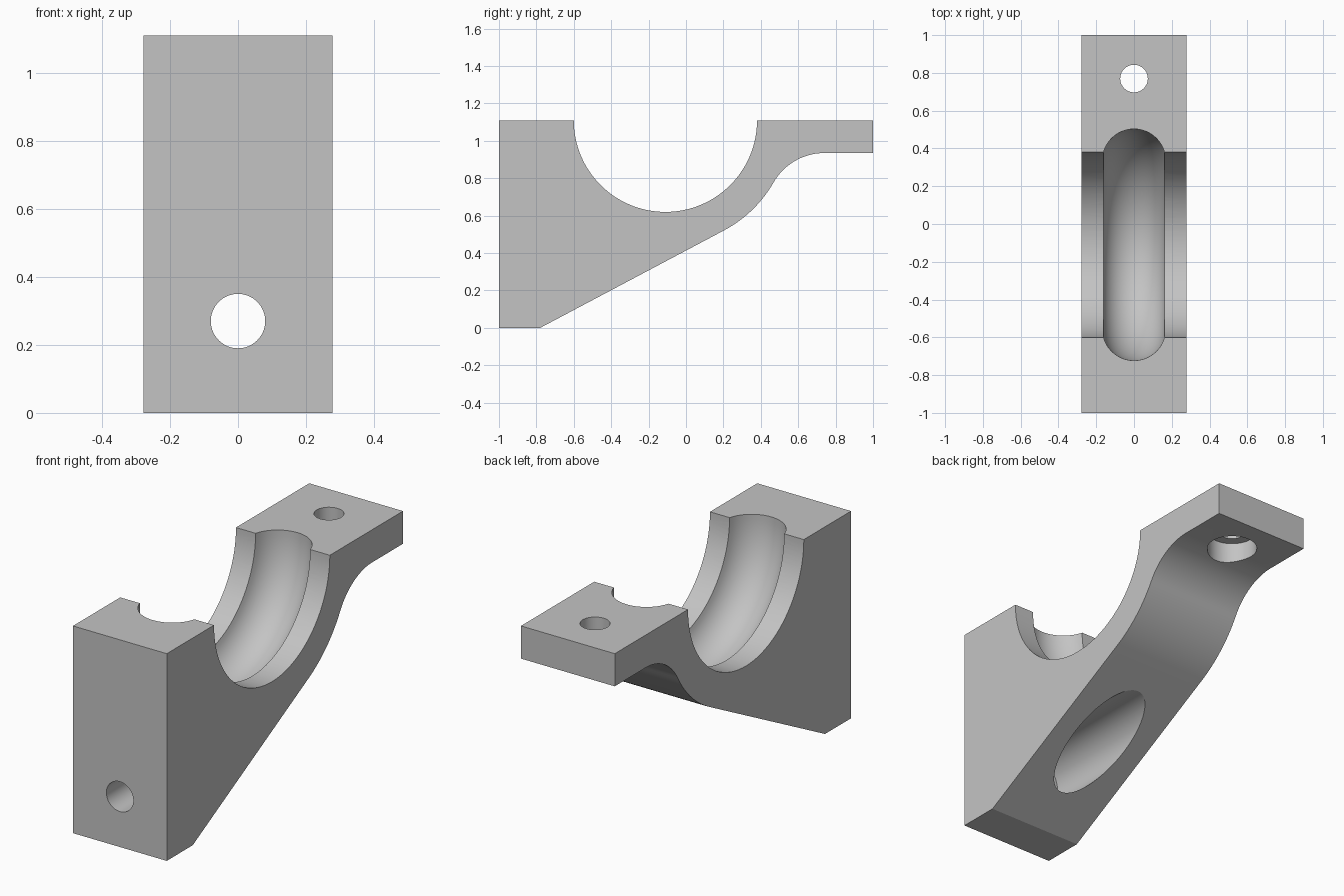
import bpy, bmesh
from math import sin, cos, pi, radians, atan2, sqrt

cube = bpy.data.objects.get("Cube")
if cube:
    bpy.data.objects.remove(cube, do_unlink=True)

grey = bpy.data.materials.new("plain grey")
grey.use_nodes = True
colour = (0.55, 0.55, 0.55, 1)
grey.diffuse_color = colour
grey.node_tree.nodes["Principled BSDF"].inputs["Base Color"].default_value = colour

HALF_WIDTH = 0.278
TOP, FLANGE_Z = 1.11, 0.935
BORE_Y, BORE_R = -0.11, 0.49      # half-round saddle
SHELL_R = 0.667                   # outer wall concentric with the saddle
FILLET_Y = 0.74                   # where the fillet meets the flange


def arc(cy, cz, r, start, end, steps):
    angles = [start + (end - start) * i / steps for i in range(steps + 1)]
    return [(cy + r * cos(a), cz + r * sin(a)) for a in angles]


# Side profile: the fillet is tangent to the shell and to the flange underside
dy, dz = FILLET_Y - BORE_Y, TOP - FLANGE_Z
fillet_r = (dy**2 + dz**2 - SHELL_R**2) / (2 * (SHELL_R - dz))
fillet_z = FLANGE_Z - fillet_r
join = atan2(fillet_z - TOP, dy)
slope_end = atan2(-0.883, 0.468)
profile = [(-1, 0), (-0.78, 0)]
profile += arc(BORE_Y, TOP, SHELL_R, slope_end, join, 20)
profile += arc(FILLET_Y, fillet_z, fillet_r, join + pi, pi / 2, 20)[1:]
profile += [(1, FLANGE_Z), (1, TOP)]
profile += arc(BORE_Y, TOP, BORE_R, 0, -pi, 64)
profile += [(-1, TOP)]

# Extrude the profile across the width
bm = bmesh.new()
face = bm.faces.new([bm.verts.new((-HALF_WIDTH, y, z)) for y, z in profile])
side = bmesh.ops.extrude_face_region(bm, geom=[face])
moved = [v for v in side["geom"] if isinstance(v, bmesh.types.BMVert)]
bmesh.ops.translate(bm, verts=moved, vec=(2 * HALF_WIDTH, 0, 0))
bmesh.ops.recalc_face_normals(bm, faces=bm.faces)
mesh = bpy.data.meshes.new("saddle_bracket")
bm.to_mesh(mesh)
bm.free()
mesh.materials.append(grey)
bracket = bpy.data.objects.new("saddle_bracket", mesh)
bpy.context.collection.objects.link(bracket)


def cut(name):
    """Subtract the active primitive from the bracket."""
    cutter = bpy.context.object
    cutter.name = name
    cutter.hide_render = True
    cutter.data.materials.append(grey)
    bpy.ops.object.select_all(action="DESELECT")
    bpy.context.view_layer.objects.active = bracket
    bracket.select_set(True)
    mod = bracket.modifiers.new(name, "BOOLEAN")
    mod.operation, mod.solver, mod.object = "DIFFERENCE", "EXACT", cutter
    bpy.ops.object.modifier_apply(modifier=mod.name)
    bpy.data.objects.remove(cutter, do_unlink=True)


def drill(name, radius, start, end, y=0, z=0, along_y=False):
    """Cut a round hole between two positions on the z or y axis."""
    mid = (start + end) / 2
    bpy.ops.mesh.primitive_cylinder_add(
        vertices=64, radius=radius, depth=end - start,
        location=(0, mid, z) if along_y else (0, y, mid),
        rotation=(radians(90) if along_y else 0, 0, 0))
    cut(name)


# Round groove running along the saddle
bpy.ops.mesh.primitive_torus_add(
    major_radius=0.445, minor_radius=0.168, major_segments=128,
    minor_segments=48, location=(0, BORE_Y, TOP), rotation=(0, radians(90), 0))
cut("groove_cutter")

# Flange bolt hole, counterbored from below
drill("flange_hole", 0.073, 0.8, 1.3, y=0.77)
drill("flange_counterbore", 0.125, 0.6, 1.035, y=0.77)

# Front bolt hole, counterbored from the sloping back
drill("front_hole", 0.08, -1.2, 0.3, z=0.27, along_y=True)
drill("front_counterbore", 0.16, -0.79, 0.4, z=0.27, along_y=True)

bpy.ops.object.shade_smooth_by_angle(angle=radians(25))
